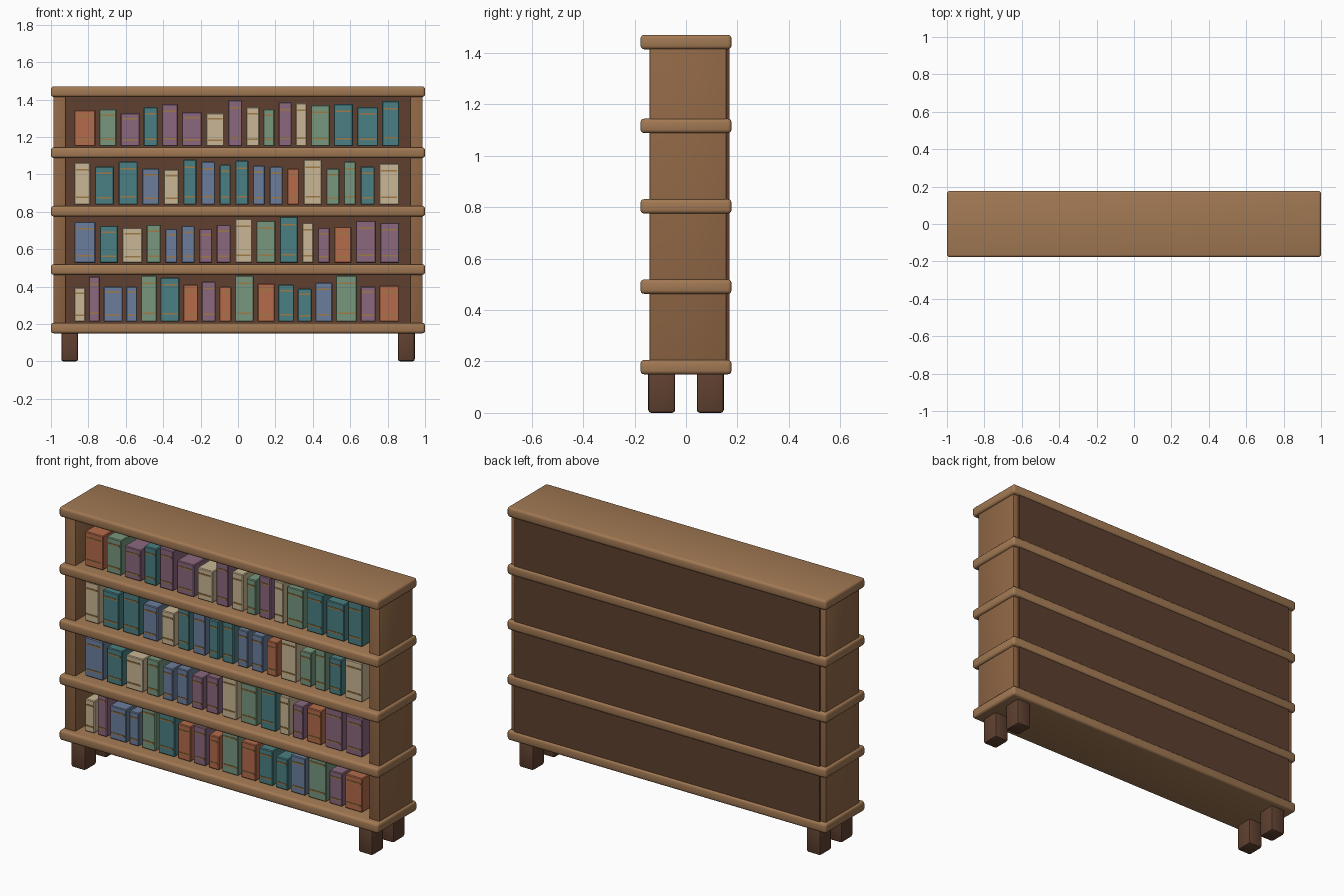
import bpy, bmesh
from mathutils import Matrix, Vector

if "Cube" in bpy.data.objects:
    bpy.data.objects.remove(bpy.data.objects["Cube"])


def mat(name, r, g, b):
    m = bpy.data.materials.new(name)
    m.diffuse_color = [(c / 255) ** 2.2 for c in (r, g, b)] + [1]
    m.use_nodes = True
    m.node_tree.nodes["Principled BSDF"].inputs["Base Color"].default_value = m.diffuse_color
    return m


OAK = mat("oak", 160, 120, 84)
SIDE = mat("side_wood", 143, 103, 71)
DARK = mat("dark_wood", 95, 66, 51)
GOLD = mat("gilt", 160, 122, 70)
BOOKS = {
    "r": mat("rust", 178, 106, 76),
    "t": mat("teal", 76, 127, 130),
    "g": mat("green", 118, 150, 125),
    "p": mat("purple", 138, 104, 125),
    "c": mat("cream", 200, 181, 147),
    "b": mat("blue", 106, 125, 154),
}


def add_box(bm, x, y, z):
    """Box spanning the (min, max) pairs x, y, z."""
    size = Vector((x[1] - x[0], y[1] - y[0], z[1] - z[0]))
    mid = Vector((sum(x), sum(y), sum(z))) / 2
    bmesh.ops.create_cube(bm, size=1, matrix=Matrix.Translation(mid) @ Matrix.Diagonal(size).to_4x4())


def finish(bm, name, material, bevel=0, segments=2):
    if bevel:
        bmesh.ops.bevel(bm, geom=bm.edges[:], offset=bevel, segments=segments,
                        profile=0.5, affect='EDGES', clamp_overlap=True)
    me = bpy.data.meshes.new(name)
    bm.to_mesh(me)
    bm.free()
    me.materials.append(material)
    ob = bpy.data.objects.new(name, me)
    bpy.context.collection.objects.link(ob)
    if bevel:
        bpy.ops.object.select_all(action='DESELECT')
        ob.select_set(True)
        bpy.context.view_layer.objects.active = ob
        bpy.ops.object.shade_smooth_by_angle(angle=0.6)
    return ob


def box(name, x, y, z, material, bevel=0, segments=2):
    bm = bmesh.new()
    add_box(bm, x, y, z)
    return finish(bm, name, material, bevel, segments)


# Shelf boards, overhanging the case all round
TOPS = [0.206, 0.519, 0.831, 1.144, 1.47]
for i, top in enumerate(TOPS):
    name = "top_board" if i == 4 else f"shelf_{i + 1}"
    box(name, (-1, 1), (-0.177, 0.177), (top - 0.056, top), OAK, 0.014, 3)

# Side panels and legs, mirrored left and right
for s, side in ((-1, "left"), (1, "right")):
    xs = lambda a, b: tuple(sorted((s * a, s * b)))
    box(f"{side}_side_panel", xs(0.92, 0.987), (-0.142, 0.158), (0.17, 1.45), SIDE, 0.006)
    for t, end in ((-1, "front"), (1, "back")):
        box(f"{end}_{side}_leg", xs(0.855, 0.945), tuple(sorted((t * 0.042, t * 0.147))),
            (0, 0.16), DARK, 0.012)

# Back panel
box("back_panel", (-0.955, 0.955), (0.145, 0.169), (0.17, 1.45), DARK)

# Books, bottom row first: colours, widths and heights in units of U
U = 0.00535
ROWS = [
    ("cpbbgtrprgrttbgpr",
     [11, 11, 19, 11, 16, 19, 15, 14, 12, 19, 17, 16, 14, 17, 21, 15, 20],
     [34, 45, 35, 35, 46, 44, 37, 40, 35, 46, 38, 37, 33, 39, 46, 35, 36]),
    ("btcgbbppcgtcprpp",
     [21, 18, 20, 14, 12, 13, 13, 14, 17, 19, 18, 11, 12, 17, 20, 19],
     [41, 37, 35, 38, 34, 37, 34, 38, 44, 42, 46, 40, 35, 36, 42, 40]),
    ("cttbctbttbbrcggtc",
     [16, 19, 19, 17, 15, 13, 14, 11, 13, 12, 13, 12, 18, 13, 12, 14, 20],
     [42, 38, 43, 36, 35, 45, 43, 40, 44, 39, 38, 36, 45, 36, 43, 38, 41]),
    ("rgptppcpcgpcgttt",
     [21, 17, 19, 14, 16, 20, 18, 14, 13, 11, 13, 11, 19, 19, 21, 17],
     [36, 37, 33, 39, 42, 34, 33, 46, 39, 37, 44, 43, 41, 42, 39, 45]),
]
START, END, FRONT = -0.875, 0.862, -0.12
for row, (colours, widths, heights) in enumerate(ROWS):
    gap = (END - START - U * sum(widths)) / (len(widths) - 1)
    x, z = START, TOPS[row] + 0.007
    bands = bmesh.new()
    for n, (c, w, h) in enumerate(zip(colours, widths, heights)):
        w, h = w * U, h * U
        box(f"book_{row + 1}_{n + 1}", (x, x + w), (FRONT, 0.1), (z, z + h), BOOKS[c], 0.004, 1)
        # Thin raised bands across the spine
        for f in (0.18, 0.83):
            add_box(bands, (x + 0.1 * w, x + 0.9 * w), (FRONT - 0.003, FRONT + 0.003),
                    (z + f * h - 0.004, z + f * h + 0.004))
        x += w + gap
    finish(bands, f"spine_bands_{row + 1}", GOLD)
